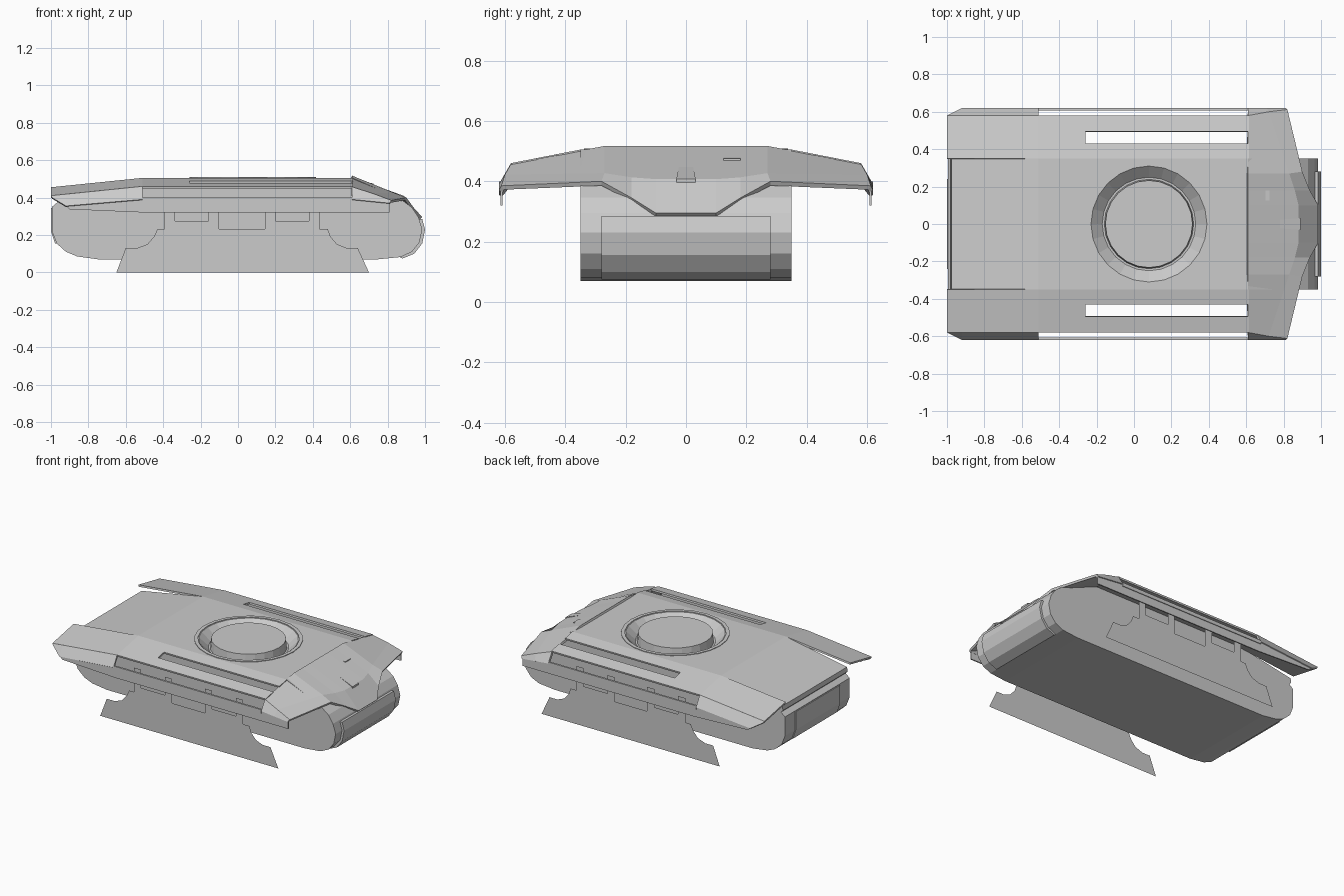
import bpy, bmesh, math

if "Cube" in bpy.data.objects:
    bpy.data.objects.remove(bpy.data.objects["Cube"])


def add_mesh(name, verts, faces, thick=0, mirror=False):
    me = bpy.data.meshes.new(name)
    me.from_pydata(verts, [], faces)
    me.update()
    ob = bpy.data.objects.new(name, me)
    bpy.context.collection.objects.link(ob)
    if thick:
        m = ob.modifiers.new("thickness", 'SOLIDIFY')
        m.thickness = thick
        m.offset = -1
    if mirror:
        m = ob.modifiers.new("mirror", 'MIRROR')
        m.use_axis = (False, True, False)
        m.use_clip = False
    return ob


def fix_normals(ob):
    bm = bmesh.new()
    bm.from_mesh(ob.data)
    bmesh.ops.recalc_face_normals(bm, faces=bm.faces)
    bm.to_mesh(ob.data)
    bm.free()


def prism(name, profile, y0, y1, mirror=False):
    """Extrude an x/z outline along y."""
    n = len(profile)
    v = [(x, y0, z) for x, z in profile] + [(x, y1, z) for x, z in profile]
    f = [list(range(n)), list(range(2 * n - 1, n - 1, -1))]
    f += [(i, n + i, n + (i + 1) % n, (i + 1) % n) for i in range(n)]
    ob = add_mesh(name, v, f, mirror=mirror)
    fix_normals(ob)
    return ob


def lathe(name, profile, cx, sides=24, closed=False):
    """Revolve an r/z profile around a vertical axis at (cx, 0)."""
    n = len(profile)
    v, f = [], []
    for s in range(sides):
        a = 2 * math.pi * s / sides
        v += [(cx + r * math.cos(a), r * math.sin(a), z) for r, z in profile]
    for s in range(sides):
        t = (s + 1) % sides
        for i in range(n if closed else n - 1):
            j = (i + 1) % n
            f.append((s * n + i, t * n + i, t * n + j, s * n + j))
    if not closed:
        f.append([s * n for s in range(sides)])
        f.append([s * n + n - 1 for s in range(sides)])
    ob = add_mesh(name, v, f)
    fix_normals(ob)
    return ob


def grid(name, rows, skip=(), thick=0.012, mirror=False):
    """Sheet through rows of points; cells in skip are left open."""
    n = len(rows[0])
    f = [(i * n + j, (i + 1) * n + j, (i + 1) * n + j + 1, i * n + j + 1)
         for i in range(len(rows) - 1) for j in range(n - 1) if (i, j) not in skip]
    return add_mesh(name, [p for r in rows for p in r], f, thick, mirror)


# Central hull with rounded ends
hull = prism("hull", [
    (-0.51, 0.505), (0.61, 0.505), (0.87, 0.392), (0.93, 0.347), (0.965, 0.295),
    (0.985, 0.23), (0.97, 0.16), (0.93, 0.11), (0.87, 0.082), (0.75, 0.07),
    (-0.75, 0.07), (-0.86, 0.085), (-0.92, 0.11), (-0.97, 0.155), (-0.995, 0.22),
    (-0.995, 0.35), (-0.965, 0.375), (-0.98, 0.39), (-0.975, 0.42)], -0.35, 0.35)

# Turret well: conical recess, rim and centre disc
CX = 0.08
well = lathe("well_cutter", [(0.25, 0.45), (0.37, 0.56)], CX)
well.hide_render = True
well.hide_viewport = True
cut = hull.modifiers.new("well", 'BOOLEAN')
cut.operation = 'DIFFERENCE'
cut.solver = 'EXACT'
cut.object = well
lathe("turret_rim", [(0.315, 0.49), (0.338, 0.49), (0.338, 0.509), (0.315, 0.509)], CX, closed=True)
lathe("turret_disc", [(0.24, 0.44), (0.233, 0.51)], CX)

# Curved nose cover and rear door
prism("nose_cover", [(0.95, 0.285), (0.985, 0.285), (1.0, 0.23), (0.985, 0.155),
                     (0.943, 0.1), (0.88, 0.074), (0.85, 0.09)], -0.28, 0.28)
prism("rear_door", [(-0.97, 0.345), (-1.0, 0.345), (-1.0, 0.22), (-0.978, 0.155), (-0.95, 0.15)],
      -0.24, 0.24)

# Fender tops with a long slot on each side
rows = []
for x, zi, zo in ((-1, 0.455, 0.41), (-0.51, 0.505, 0.46), (-0.26, 0.505, 0.46), (0.615, 0.505, 0.46)):
    rows.append([(x, y, zi + (zo - zi) * (y - 0.35) / 0.23) for y in (0.35, 0.43, 0.495, 0.58)])
grid("fender_top", rows, skip={(2, 1)}, mirror=True)

# Sloped fender shoulder at the rear; it is open along the middle
grid("fender_rear_shoulder", [[(-1, 0.58, 0.41), (-0.995, 0.583, 0.40)],
                              [(-0.92, 0.58, 0.418), (-0.92, 0.62, 0.355)],
                              [(-0.51, 0.58, 0.46), (-0.51, 0.62, 0.39)]], mirror=True)

# Outer rail beside the opening, and the hanging side flap
prism("side_rail", [(-0.51, 0.375), (0.61, 0.375), (0.61, 0.4), (-0.51, 0.4)], 0.607, 0.62, True)
prism("side_flap", [(-0.9, 0.337), (-0.5, 0.32), (0.81, 0.32), (0.81, 0.37),
                    (0.61, 0.395), (-0.51, 0.395), (-0.92, 0.355)], 0.607, 0.615, True)

# Nose plate draped over the front end
half = [  # rear, middle and front points for each column
    ((0.61, 0.10, 0.517), (0.88, 0.10, 0.407), (0.985, 0.10, 0.295)),
    ((0.61, 0.18, 0.517), (0.86, 0.18, 0.413), (0.94, 0.18, 0.345)),
    ((0.61, 0.27, 0.517), (0.83, 0.27, 0.427), (0.90, 0.28, 0.40)),
    ((0.61, 0.58, 0.457), (0.72, 0.60, 0.422), (0.82, 0.612, 0.385)),
    ((0.61, 0.62, 0.39), (0.71, 0.62, 0.38), (0.81, 0.62, 0.37))]
plate = []
for k in range(3):
    right = [c[k] for c in half]
    plate.append([(x, -y, z) for x, y, z in reversed(right)] + right)
grid("nose_plate", plate, thick=0.016)

# Small fittings on the nose plate
fit = [(0.72, 0.018, 0.44), (0.72, 0.018, 0.475), (0.76, 0.022, 0.47),
       (0.89, 0.032, 0.408), (0.89, 0.032, 0.375)]
n = len(fit)
v = [(x, s * y, z - (0.015 if i in (1, 2) else 0)) for s in (-1, 1) for i, (x, y, z) in enumerate(fit)]
f = [list(range(n)), list(range(2 * n - 1, n - 1, -1))]
f += [(i, n + i, n + (i + 1) % n, (i + 1) % n) for i in range(n)]
fix_normals(add_mesh("nose_fitting", v, f))
prism("nose_block", [(0.69, 0.45), (0.725, 0.45), (0.725, 0.475), (0.69, 0.48)], 0.125, 0.18)

# Flat lower skirts with stepped hanging brackets
skirt = [(-0.65, 0), (0.70, 0), (0.64, 0.13), (0.58, 0.13), (0.53, 0.15), (0.495, 0.19),
         (0.48, 0.232), (-0.43, 0.232), (-0.45, 0.19), (-0.485, 0.15), (-0.54, 0.13), (-0.60, 0.13)]
add_mesh("lower_skirt", [(x, 0.563, z) for x, z in skirt], [list(range(len(skirt)))], mirror=True)
bracket = [(-0.1, 0.09), (0.1, 0.09), (0.1, 0.19), (0.145, 0.19), (0.145, 0.40), (0.09, 0.40),
           (0.09, 0.275), (-0.09, 0.275), (-0.09, 0.40), (-0.145, 0.40), (-0.145, 0.19), (-0.1, 0.19)]
for i, cx in enumerate((-0.247, 0.29)):
    add_mesh(f"skirt_bracket_{i + 1}", [(cx + x, 0.566, z) for x, z in bracket],
             [list(range(len(bracket)))], mirror=True)
